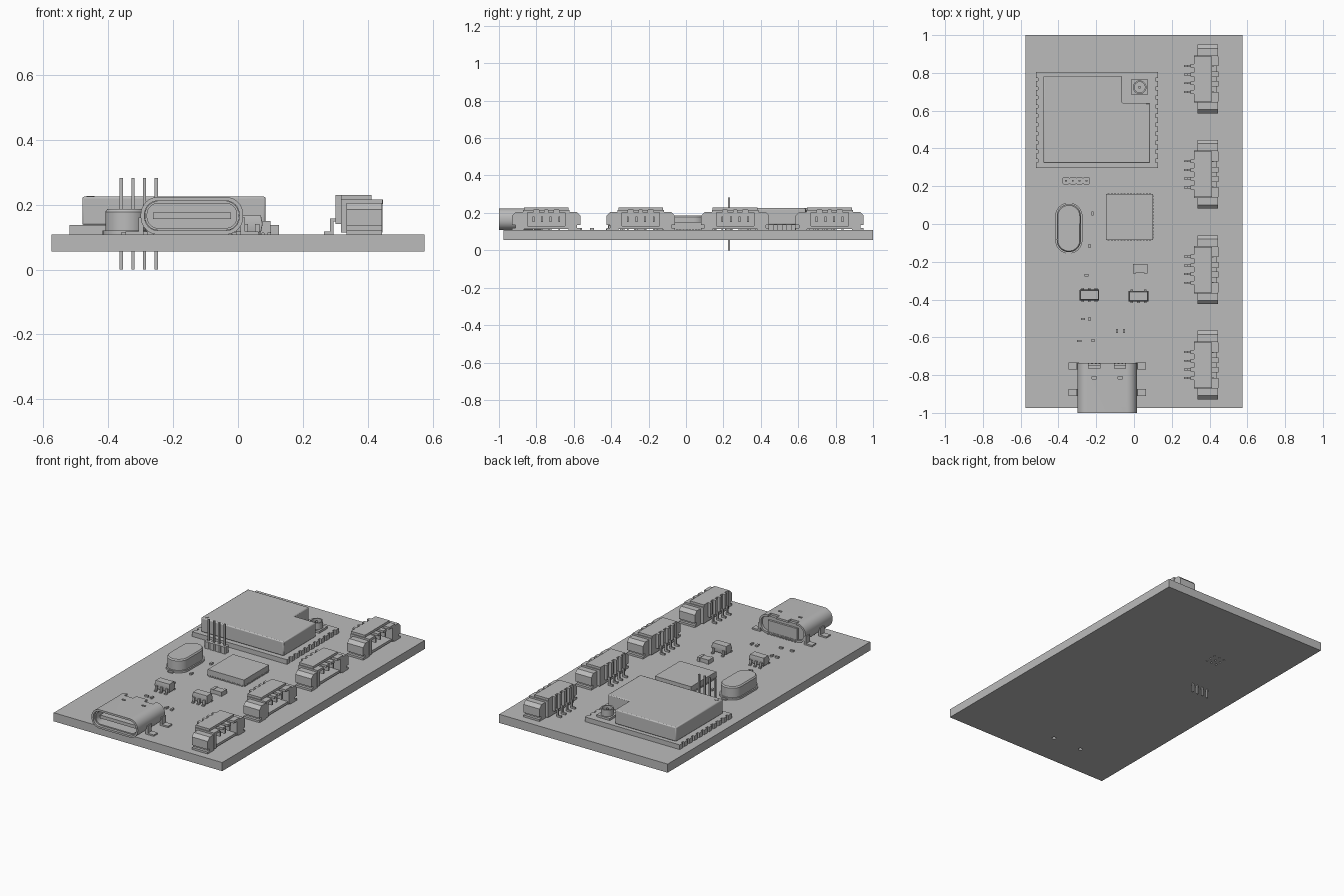
import bpy, bmesh, math

cube = bpy.data.objects.get("Cube")
if cube:
    bpy.data.objects.remove(cube, do_unlink=True)

grey = bpy.data.materials.new("plain_grey")
grey.use_nodes = True
GREY = (0.5, 0.5, 0.5, 1)
grey.diffuse_color = GREY
grey.node_tree.nodes["Principled BSDF"].inputs["Base Color"].default_value = GREY

TOP = 0.108    # upper face of the board
made = []


class Part:
    """Collects simple solids into one named object."""

    def __init__(self, name):
        self.name, self.bm = name, bmesh.new()

    def box(self, x0, x1, y0, y1, z0, z1):
        return self.loft([[(x, y, z) for x, y in ((x0, y0), (x1, y0), (x1, y1), (x0, y1))]
                          for z in (z0, z1)])

    def loft(self, loops, ring=False):
        rows = [[self.bm.verts.new(p) for p in loop] for loop in loops]
        n = len(rows[0])
        pairs = list(zip(rows, rows[1:])) + ([(rows[-1], rows[0])] if ring else [])
        for a, b in pairs:
            for i in range(n):
                j = (i + 1) % n
                self.bm.faces.new((a[i], a[j], b[j], b[i]))
        if not ring:
            self.bm.faces.new(rows[0])
            self.bm.faces.new(rows[-1])
        return self

    def prism(self, outline, z0, z1):
        return self.loft([[(x, y, z) for x, y in outline] for z in (z0, z1)])

    def cylinder(self, x, y, r, z0, z1, n=20):
        return self.prism(rounded(x, y, r, r, r, n // 4), z0, z1)

    def done(self):
        bmesh.ops.recalc_face_normals(self.bm, faces=self.bm.faces)
        mesh = bpy.data.meshes.new(self.name)
        self.bm.to_mesh(mesh)
        self.bm.free()
        mesh.materials.append(grey)
        ob = bpy.data.objects.new(self.name, mesh)
        bpy.context.collection.objects.link(ob)
        made.append(ob)
        return ob


def rounded(cx, cy, hw, hh, r, steps=6):
    """Rounded rectangle outline from its centre and half sizes."""
    pts = []
    for k, (sx, sy) in enumerate(((1, 1), (-1, 1), (-1, -1), (1, -1))):
        for i in range(steps + 1):
            if r >= hw and i == steps or r >= hh and i == steps and k % 2:
                continue
            a = math.pi / 2 * (k + i / steps)
            pts.append((cx + sx * (hw - r) + r * math.cos(a),
                        cy + sy * (hh - r) + r * math.sin(a)))
    return pts


def cut(ob, cutter):
    mod = ob.modifiers.new("cut", "BOOLEAN")
    mod.object, mod.operation, mod.solver = cutter, "DIFFERENCE", "EXACT"
    bpy.context.view_layer.objects.active = ob
    bpy.ops.object.modifier_apply(modifier=mod.name)
    made.remove(cutter)
    bpy.data.objects.remove(cutter, do_unlink=True)


PIN_X = [-0.36 + 0.036 * i for i in range(4)]
USB_X, USB_Z = -0.142, 0.166

# Board with peg holes and thermal vias
board = Part("board").box(-0.575, 0.575, -0.975, 1, 0.055, TOP).done()
holes = Part("hole_cutter")
for s in (-1, 1):
    holes.cylinder(USB_X + s * 0.1, -0.772, 0.012, 0, 0.2)
for i in range(3):
    for j in range(3):
        holes.cylinder(-0.18 + (i - 1) * 0.035, 0.52 + (j - 1) * 0.035, 0.006, 0, 0.2, 8)
cut(board, holes.done())

# Radio module: scalloped carrier, notched shield, aerial socket
carrier = Part("module_carrier").box(-0.508, 0.115, 0.296, 0.804, TOP, 0.137)
for i in range(11):
    y = 0.311 + i * 0.0478
    for x0, x1 in ((-0.52, -0.508), (0.115, 0.127)):
        carrier.box(x0, x1, y - 0.015, y + 0.015, TOP, 0.137)
carrier.done()
shield = [(-0.48, 0.323), (0.085, 0.323), (0.085, 0.64), (-0.063, 0.64), (-0.063, 0.783), (-0.48, 0.783)]
shield_ob = Part("module_shield").prism(shield, 0.137, 0.225).done()
bevel = shield_ob.modifiers.new("soft_edges", "BEVEL")
bevel.width, bevel.segments = 0.006, 2
Part("shield_marker").cylinder(-0.455, 0.35, 0.012, 0.224, 0.227).done()
socket = Part("aerial_socket").box(-0.015, 0.075, 0.685, 0.765, 0.137, 0.15)
socket.loft([[(x, y, z) for x, y in rounded(0.03, 0.724, r, r, r, 6)]
             for r, z in ((0.036, 0.15), (0.036, 0.19), (0.028, 0.19), (0.028, 0.152))], ring=True)
socket.cylinder(0.03, 0.724, 0.008, 0.15, 0.185, 12).done()

# Pin header
header = Part("header_body")
for x in PIN_X:
    header.prism(rounded(x, 0.229, 0.0179, 0.02, 0.006, 1), TOP, 0.15)
header.done()
pins = Part("header_pins")
for x in PIN_X:
    pins.box(x - 0.005, x + 0.005, 0.224, 0.234, 0.0, 0.282)
pins.done()

# Crystal can with flange and end tabs
crystal = Part("crystal")
crystal.prism(rounded(-0.345, -0.022, 0.072, 0.135, 0.072, 10), TOP, 0.12)
crystal.loft([[(x, y, z) for x, y in rounded(-0.345, -0.022, 0.064 - d, 0.127 - d, 0.064 - d, 10)]
              for d, z in ((0, 0.12), (0, 0.178), (0.006, 0.186))])
crystal.box(-0.361, -0.329, -0.17, 0.126, TOP, 0.114).done()

# Square processor
Part("processor").box(-0.147, 0.1, -0.085, 0.16, TOP + 0.004, 0.15).done()
pads = Part("processor_pads")
for i in range(14):
    t = -0.11 + i * 0.0169
    pads.box(-0.024 + t - 0.005, -0.024 + t + 0.005, -0.087, 0.162, TOP, 0.116)
    pads.box(-0.149, 0.102, 0.0375 + t - 0.005, 0.0375 + t + 0.005, TOP, 0.116)
pads.done()


# Small leaded chips
def small_chip(name, x, y, upper):
    chip = Part(name)
    chip.loft([[(px, py, z) for px, py in rounded(x, y, 0.052 - d, 0.028 - d, 0.001, 1)]
               for d, z in ((0.005, 0.116), (0, 0.14), (0.005, 0.166))])
    for s, offsets in ((1, upper), (-1, (-1, 0, 1))):
        for k in offsets:
            px = x + k * 0.035
            for a, b, z0, z1 in ((0.026, 0.036, 0.132, 0.14), (0.03, 0.036, TOP, 0.14),
                                 (0.03, 0.046, TOP, 0.115)):
                ya, yb = sorted((y + s * a, y + s * b))
                chip.box(px - 0.007, px + 0.007, ya, yb, z0, z1)
    chip.done()


small_chip("driver_chip", -0.236, -0.376, (-1, 0, 1))
small_chip("regulator_chip", 0.024, -0.382, (-1, 1))

# Capacitor with wider ends
cap = Part("capacitor").box(-0.005, 0.07, -0.257, -0.215, TOP, 0.132)
for x in (-0.006, 0.054):
    cap.box(x, x + 0.017, -0.261, -0.211, TOP, 0.134)
cap.done()

# Tiny chip resistors: x, y, lying along x
for i, (x, y, flat) in enumerate([(-0.22, 0.056, 0), (-0.235, -0.117, 0), (-0.252, -0.272, 1),
                                  (-0.27, -0.503, 1), (-0.235, -0.503, 0), (-0.09, -0.566, 0),
                                  (-0.053, -0.566, 0), (-0.29, -0.62, 1), (-0.217, -0.617, 1)]):
    w, h = (0.011, 0.006) if flat else (0.006, 0.011)
    Part(f"resistor_{i + 1}").box(x - w, x + w, y - h, y + h, TOP, 0.118).done()


# Charging socket: rounded shell, core, tongue and legs
def usb_loop(d, y):
    return [(x, y, z) for x, z in rounded(USB_X, USB_Z, 0.158 - d, 0.058 - d, 0.054 - d, 8)]


shell = Part("socket_shell").loft([usb_loop(0, -1), usb_loop(0, -0.735),
                                   usb_loop(0.012, -0.735), usb_loop(0.012, -1)], ring=True).done()
slots = Part("slot_cutter")
for s in (-1, 1):
    x = USB_X + s * 0.068
    slots.box(x - 0.03, x + 0.03, -0.765, -0.7, 0.2, 0.25)
    slots.box(x - 0.012, x + 0.012, -0.82, -0.808, 0.2, 0.25)
cut(shell, slots.done())
Part("socket_lining").loft([usb_loop(0.013, -0.985), usb_loop(0.013, -0.78),
                            usb_loop(0.02, -0.78), usb_loop(0.02, -0.985)], ring=True).done()
core = Part("socket_core").loft([usb_loop(0.013, -0.83), usb_loop(0.013, -0.75)])
core.box(USB_X - 0.12, USB_X + 0.12, -0.97, -0.82, 0.156, 0.176)
core.box(USB_X - 0.1, USB_X + 0.1, -0.76, -0.738, TOP, 0.19).done()
legs = Part("socket_legs")
for s in (-1, 1):
    for y in (-0.752, -0.892):
        for a, b, z in ((0.15, 0.164, 0.16), (0.15, 0.205, 0.117)):
            xa, xb = sorted((USB_X + s * a, USB_X + s * b))
            legs.box(xa, xb, y - 0.019, y + 0.019, TOP, z)
for i in range(10):
    x = USB_X - 0.09 + i * 0.02
    legs.box(x - 0.005, x + 0.005, -0.75, -0.728, TOP, 0.115)
legs.done()

# Cable connector: open box facing +x
con = Part("cable_connector_1")
con.box(0.317, 0.338, -0.12, 0.12, 0.115, 0.23)
con.box(0.317, 0.44, -0.12, 0.12, 0.115, 0.13)
con.box(0.317, 0.412, -0.12, 0.12, 0.216, 0.23)
for y, h in ((-0.094, 0.026), (-0.025, 0.015), (0.025, 0.015), (0.094, 0.026)):
    con.box(0.4, 0.447, y - h, y + h, 0.202, 0.216)
# Metal end tabs with a groove above the foot
TAB = [(0.12, 0.205), (0.162, 0.205), (0.182, 0.185), (0.182, 0.135), (0.165, 0.135),
       (0.165, 0.12), (0.182, 0.12), (0.182, TOP), (0.12, TOP)]
for s in (-1, 1):
    ya, yb = sorted((s * 0.1, s * 0.125))
    con.box(0.317, 0.446, ya, yb, 0.115, 0.216)
    con.loft([[(x, s * y, z) for y, z in TAB] for x in (0.335, 0.444)])
# Bent leads, ribs and inner contacts
for i in range(4):
    y = -0.0693 + i * 0.0462
    for x0, x1, z0, z1, h in ((0.265, 0.292, TOP, 0.118, 0.005), (0.284, 0.295, TOP, 0.158, 0.005),
                              (0.284, 0.32, 0.148, 0.158, 0.005), (0.3, 0.32, 0.14, 0.23, 0.01),
                              (0.335, 0.42, 0.15, 0.18, 0.005)):
        con.box(x0, x1, y - h, y + h, z0, z1)
con = con.done()
con.location.y = 0.768
for i in range(1, 4):
    twin = con.copy()
    twin.name = f"cable_connector_{i + 1}"
    twin.location.y = 0.768 - 0.505 * i
    bpy.context.collection.objects.link(twin)

# Smooth the rounded parts, keeping corners sharp
bpy.ops.object.select_all(action="DESELECT")
for ob in made:
    ob.select_set(True)
bpy.context.view_layer.objects.active = made[0]
bpy.ops.object.shade_smooth_by_angle(angle=math.radians(30))
